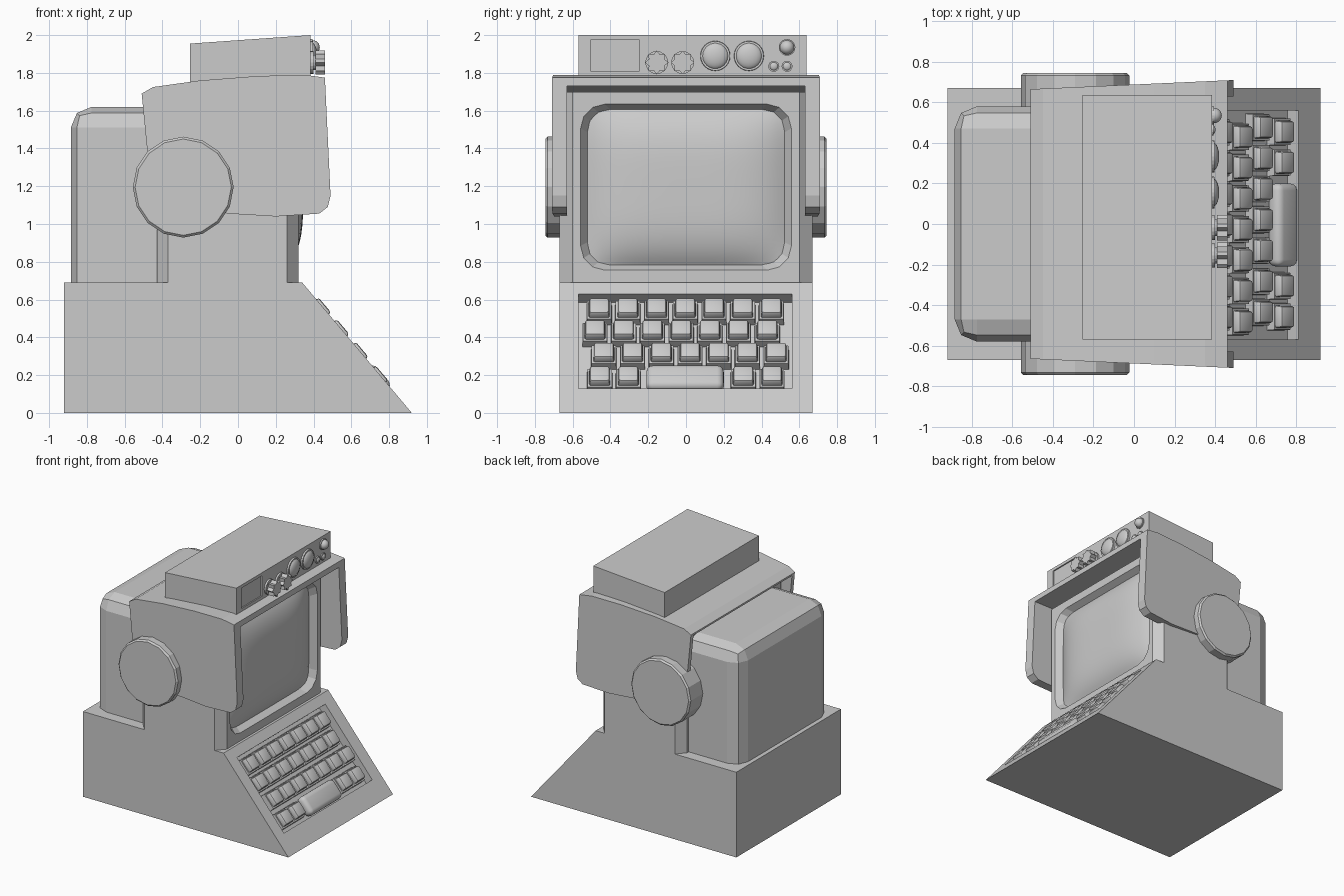
import bpy, bmesh
from math import sin, cos, pi, radians
from mathutils import Matrix, Vector

if "Cube" in bpy.data.objects:
    bpy.data.objects.remove(bpy.data.objects["Cube"])

grey = bpy.data.materials.new("plain_grey")
grey.use_nodes = True
grey.diffuse_color = (0.6, 0.6, 0.6, 1)
grey.node_tree.nodes["Principled BSDF"].inputs["Base Color"].default_value = (0.6, 0.6, 0.6, 1)


def finish(name, bm, smooth=False, fix=True):
    if fix:
        bmesh.ops.recalc_face_normals(bm, faces=bm.faces)
    mesh = bpy.data.meshes.new(name)
    bm.to_mesh(mesh)
    bm.free()
    mesh.materials.append(grey)
    obj = bpy.data.objects.new(name, mesh)
    bpy.context.collection.objects.link(obj)
    if smooth:
        select(obj)
        bpy.ops.object.shade_smooth_by_angle(angle=radians(35))
    return obj


def select(obj):
    bpy.ops.object.select_all(action="DESELECT")
    obj.select_set(True)
    bpy.context.view_layer.objects.active = obj


def prism(name, pts, lo, hi, axis, taper=1, bevel=0, segments=1, smooth=False, pick=None):
    """Extrude an outline along an axis; taper scales the far end about its centre."""
    place = {"x": lambda p, q, a: (a, p, q), "y": lambda p, q, a: (p, a, q),
             "z": lambda p, q, a: (p, q, a)}[axis]
    mp = sum(p for p, q in pts) / len(pts)
    mq = sum(q for p, q in pts) / len(pts)
    bm = bmesh.new()
    near = [bm.verts.new(place(p, q, lo)) for p, q in pts]
    far = [bm.verts.new(place(mp + (p - mp) * taper, mq + (q - mq) * taper, hi)) for p, q in pts]
    bm.faces.new(near)
    bm.faces.new(far[::-1])
    for i in range(len(pts)):
        j = (i + 1) % len(pts)
        bm.faces.new((near[i], far[i], far[j], near[j]))
    bmesh.ops.recalc_face_normals(bm, faces=bm.faces)
    if bevel:
        edges = [e for e in bm.edges if pick is None or pick(e)]
        bmesh.ops.bevel(bm, geom=edges, offset=bevel, segments=segments, profile=0.5, affect="EDGES")
    return finish(name, bm, smooth)


def rect(p0, p1, q0, q1):
    return [(p0, q0), (p1, q0), (p1, q1), (p0, q1)]


def ring(cp, cq, radius, n, inner=None):
    return [(cp + r * cos(2 * pi * i / n), cq + r * sin(2 * pi * i / n))
            for i in range(n) for r in [inner if inner and i % 2 else radius]]


def rounded(cp, cq, w, h, r, n=4):
    return [(cp + sp * (w - r) + r * cos(a), cq + sq * (h - r) + r * sin(a))
            for k, (sp, sq) in enumerate([(1, 1), (-1, 1), (-1, -1), (1, -1)])
            for a in [pi / 2 * (k + i / n) for i in range(n + 1)]]


def cut(obj, cutter):
    mod = obj.modifiers.new("cut", "BOOLEAN")
    mod.operation = "DIFFERENCE"
    mod.solver = "EXACT"
    mod.object = cutter
    select(obj)
    bpy.ops.object.modifier_apply(modifier=mod.name)
    bpy.data.objects.remove(cutter)


# Frame lying on the sloping keyboard face: across, up the slope, outwards
SLOPE = Vector((0.58, 0, -0.69)).normalized()
up, out = -SLOPE, Vector((0.69, 0, 0.58)).normalized()
deck = Matrix.Translation((0.92, 0, 0)) @ Matrix(
    ((0, up.x, out.x), (1, 0, 0), (0, up.z, out.z))).to_4x4()
RISE = up.z

# Wedge base with keyboard well
base = prism("wedge_base", [(-0.92, 0), (0.92, 0), (0.34, 0.69), (-0.92, 0.69)], -0.67, 0.67, "y")
well = prism("well_cutter", rect(-0.57, 0.56, 0.13 / RISE, 0.63 / RISE), -0.07, 0.1, "z")
well.matrix_world = deck
bpy.context.view_layer.update()
cut(base, well)


# Keys
def key(name, across, z, width=0.135):
    h = 0.066
    v = z / RISE
    cap = prism(name + "_cap", rect(across - width / 2 + 0.01, across + width / 2 - 0.01, v - h + 0.012, v + h - 0.008),
                -0.04, 0.015, "z", 0.9, 0.012, 2, True)
    skirt = prism(name + "_skirt", rect(across - width / 2, across + width / 2, v - h, v + h),
                  -0.075, -0.025, "z", 0.95)
    cap.matrix_world = skirt.matrix_world = deck


for row, (start, z) in enumerate([(-0.46, 0.56), (-0.482, 0.445), (-0.435, 0.325), (-0.457, 0.2)]):
    for col in range(7):
        if row < 3 or col in (0, 1, 5, 6):
            key(f"key_{row}_{col}", start + col * 0.152, z)
space_bar = prism("space_bar", rect(-0.21, 0.2, 0.135 / RISE, 0.255 / RISE), -0.07, 0.015, "z",
                  1, 0.035, 4, True)
space_bar.matrix_world = deck

# Monitor body with chamfered upright corners and a tapered screen opening
body = prism("monitor_body", [(-0.43, -0.6), (-0.37, -0.67), (0.26, -0.67), (0.32, -0.6),
                              (0.32, 0.6), (0.26, 0.67), (-0.37, 0.67), (-0.43, 0.6)], 0.68, 1.7, "z")
cut(body, prism("opening_cutter", rounded(0, 1.195, 0.565, 0.445, 0.13, 3), 0.33, 0.24, "x", 0.89))

# Bulging screen
bm = bmesh.new()
bmesh.ops.create_grid(bm, x_segments=24, y_segments=20, size=1)
for v in bm.verts:
    a, b = v.co.x, v.co.y
    v.co = (0.265 + 0.08 * (1 - a ** 4) * (1 - b ** 4), 0.53 * a, 1.195 + 0.42 * b)
finish("screen", bm, True, False)

# Rear casing, rounded on its top and rear edges
prism("rear_casing", rect(-0.885, -0.4, -0.58, 0.58), 0.68, 1.62, "z", 1, 0.11, 2, False,
      lambda e: not any(all(test(v.co) for v in e.verts) for test in
                        (lambda c: c.x > -0.5, lambda c: c.z < 0.8)))

# Hood shell, slightly wider towards the screen
hood = prism("hood", [(-0.51, 1.69), (-0.45, 1.725), (-0.2, 1.76), (0.1, 1.783), (0.35, 1.79),
                      (0.46, 1.775), (0.49, 1.15), (0.475, 1.09), (0.43, 1.055), (0.2, 1.04),
                      (-0.05, 1.055), (-0.4, 1.11), (-0.46, 1.18)], -1, 1, "y")
for v in hood.data.vertices:
    v.co.y *= 0.665 + (v.co.x + 0.51) * 0.045
cut(hood, prism("hood_cutter", [(-0.7, 0.9), (-0.7, 1.64), (-0.45, 1.685), (0.1, 1.73), (0.7, 1.73),
                                (0.7, 0.9)], -0.63, 0.63, "y"))

# Side pivot discs
for side, sign in (("left", 1), ("right", -1)):
    prism(side + "_pivot_disc", ring(-0.29, 1.195, 0.267, 16), 0.58 * sign, 0.745 * sign, "y",
          1, 0.012, 1, False, lambda e: all(abs(v.co.y) > 0.7 for v in e.verts))

# Control box on top with a sunken panel
box = prism("control_box", [(-0.255, 1.74), (0.385, 1.74), (0.385, 2.0), (-0.255, 1.955)], -0.57, 0.637, "y")
cut(box, prism("panel_cutter", rect(-0.505, -0.245, 1.81, 1.975), 0.375, 0.45, "x"))


# Knobs, dials and lamps on the control box
def dome(name, x, y, z, depth, radius):
    bm = bmesh.new()
    bmesh.ops.create_uvsphere(bm, u_segments=20, v_segments=12, radius=1,
                              matrix=Matrix.Translation((x, y, z)) @ Matrix.Diagonal((depth, radius, radius, 1)))
    finish(name, bm, True)


for i, y in enumerate((-0.155, -0.018)):
    prism(f"knob_{i}_flange", ring(y, 1.855, 0.06, 20), 0.38, 0.4, "x")
    prism(f"knob_{i}_grip", ring(y, 1.855, 0.063, 16, 0.045), 0.41, 0.46, "x")
    prism(f"knob_{i}_shaft", ring(y, 1.855, 0.04, 16), 0.39, 0.42, "x")
for i, y in enumerate((0.155, 0.333)):
    prism(f"dial_{i}_rim", ring(y, 1.89, 0.08, 24), 0.38, 0.398, "x", 0.97)
    dome(f"dial_{i}_glass", 0.39, y, 1.89, 0.03, 0.07)
prism("lamp_rim", ring(0.535, 1.935, 0.044, 20), 0.38, 0.395, "x")
dome("lamp", 0.395, 0.535, 1.935, 0.038, 0.038)
for i, y in enumerate((0.465, 0.535)):
    prism(f"button_{i}_rim", ring(y, 1.835, 0.029, 16), 0.38, 0.393, "x")
    dome(f"button_{i}", 0.39, y, 1.835, 0.012, 0.022)
